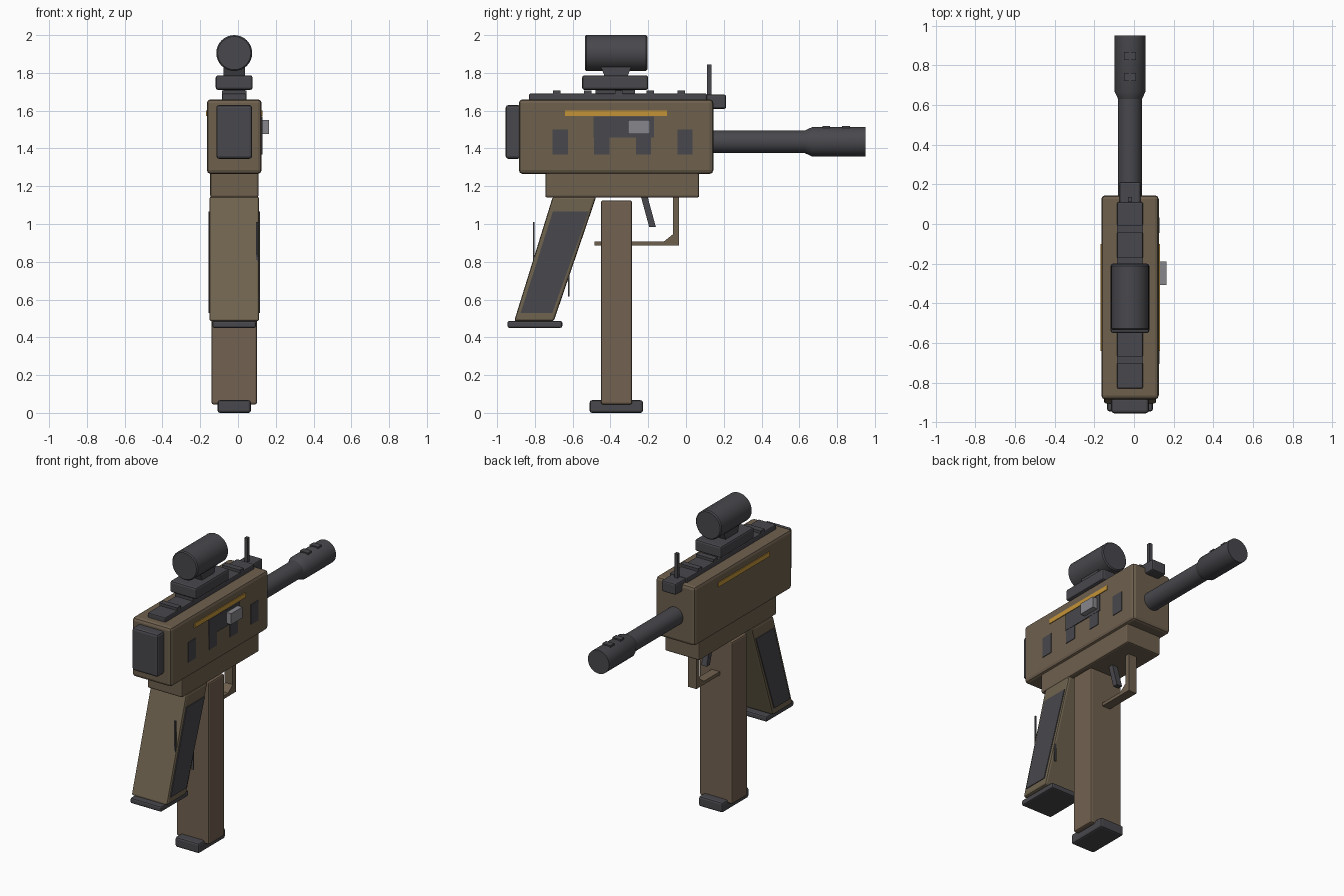
import bpy, bmesh, math

if "Cube" in bpy.data.objects:
    bpy.data.objects.remove(bpy.data.objects["Cube"])

CX = -0.02  # centre plane of the body


def mat(name, c):
    m = bpy.data.materials.new(name)
    m.diffuse_color = (*c, 1)
    m.use_nodes = True
    m.node_tree.nodes["Principled BSDF"].inputs["Base Color"].default_value = m.diffuse_color
    return m


BODY = mat("tan_body", (0.156, 0.117, 0.076))
MAG = mat("brown_tan", (0.168, 0.120, 0.079))
GRIP = mat("olive_tan", (0.160, 0.126, 0.078))
DARK = mat("dark_grey", (0.065, 0.063, 0.072))
GOLD = mat("gold", (0.552, 0.296, 0.04))
STEEL = mat("steel_grey", (0.242, 0.242, 0.262))


def finish(name, bm, m, bevel=0, smooth=False):
    bmesh.ops.recalc_face_normals(bm, faces=bm.faces)
    me = bpy.data.meshes.new(name)
    bm.to_mesh(me)
    bm.free()
    o = bpy.data.objects.new(name, me)
    bpy.context.collection.objects.link(o)
    me.materials.append(m)
    if bevel:
        b = o.modifiers.new("bevel", 'BEVEL')
        b.width = bevel
        b.segments = 2
        b.limit_method = 'ANGLE'
    if smooth:
        bpy.ops.object.select_all(action='DESELECT')
        o.select_set(True)
        bpy.context.view_layer.objects.active = o
        bpy.ops.object.shade_smooth_by_angle(angle=math.radians(30))
    return o


def prism(name, pts, x0, x1, m, bevel=0):
    """Extrude a (y, z) profile from x0 to x1."""
    bm = bmesh.new()
    a = [bm.verts.new((x0, y, z)) for y, z in pts]
    b = [bm.verts.new((x1, y, z)) for y, z in pts]
    bm.faces.new(a)
    bm.faces.new(b[::-1])
    n = len(pts)
    for i in range(n):
        j = (i + 1) % n
        bm.faces.new((a[i], b[i], b[j], a[j]))
    return finish(name, bm, m, bevel)


def box(name, x0, x1, y0, y1, z0, z1, m, bevel=0):
    return prism(name, [(y0, z0), (y1, z0), (y1, z1), (y0, z1)], x0, x1, m, bevel)


def lathe(name, z, rings, m, n=32):
    """Round part along y from (y, radius) rings."""
    bm = bmesh.new()
    loops = []
    for y, r in rings:
        loops.append([bm.verts.new((CX + r * math.cos(2 * math.pi * i / n), y,
                                    z + r * math.sin(2 * math.pi * i / n))) for i in range(n)])
    for a, b in zip(loops, loops[1:]):
        for i in range(n):
            j = (i + 1) % n
            bm.faces.new((a[i], a[j], b[j], b[i]))
    bm.faces.new(loops[0])
    bm.faces.new(loops[-1])
    return finish(name, bm, m, smooth=True)


# receiver
box("upper_receiver", -0.165, 0.125, -0.885, 0.145, 1.265, 1.66, BODY, 0.02)
box("lower_receiver", -0.147, 0.108, -0.745, 0.07, 1.14, 1.275, BODY, 0.01)
box("rear_plate", -0.115, 0.075, -0.955, -0.875, 1.345, 1.63, DARK, 0.015)

# side stripes
box("stripe_left", -0.17, -0.163, -0.64, -0.1, 1.572, 1.602, GOLD)
box("stripe_right", 0.123, 0.130, -0.64, -0.1, 1.572, 1.602, GOLD)

# right side vents, ejection port and bolt handle
for i in range(4):
    y = -0.666 + i * 0.22
    box(f"side_vent_{i + 1}", 0.121, 0.129, y - 0.04, y + 0.04, 1.367, 1.5, DARK)
box("ejection_port", 0.121, 0.1305, -0.49, -0.17, 1.457, 1.568, DARK)
box("bolt_handle", 0.12, 0.165, -0.308, -0.19, 1.477, 1.55, STEEL)

# barrel and muzzle
lathe("barrel", 1.435, [(0.12, 0.06), (0.64, 0.06)], DARK)
lathe("muzzle", 1.435, [(0.63, 0.06), (0.668, 0.078), (0.95, 0.078)], DARK)
for i, y in enumerate((0.742, 0.847)):
    box(f"muzzle_port_{i + 1}", CX - 0.03, CX + 0.03, y - 0.02, y + 0.02, 1.49, 1.52, DARK)

# top rail with ridges
box("top_rail", -0.085, 0.045, -0.83, 0.11, 1.65, 1.69, DARK, 0.006)
for i in range(5):
    y = -0.685 + i * 0.165
    box(f"rail_ridge_{i + 1}", -0.085, 0.045, y - 0.02, y + 0.02, 1.685, 1.708, DARK)

# front sight
box("front_sight_block", -0.073, 0.033, 0.10, 0.213, 1.61, 1.685, DARK, 0.01)
box("front_sight_post", CX - 0.011, CX + 0.011, 0.112, 0.136, 1.67, 1.845, DARK)

# scope
box("scope_riser", -0.077, 0.037, -0.48, -0.27, 1.69, 1.72, DARK)
box("scope_mount", -0.118, 0.077, -0.55, -0.2, 1.71, 1.787, DARK, 0.012)
prism("scope_neck", [(-0.43, 1.78), (-0.31, 1.78), (-0.29, 1.83), (-0.45, 1.83)], -0.078, 0.038, DARK)
lathe("scope_tube", 1.905, [(-0.535, 0.088), (-0.528, 0.095), (-0.212, 0.095), (-0.205, 0.088)], DARK)

# grip
prism("grip", [(-0.705, 1.145), (-0.475, 1.145), (-0.70, 0.485), (-0.91, 0.485)],
      -0.152, 0.112, GRIP, 0.012)
for side, x in (("left", -0.157), ("right", 0.109)):
    prism(f"grip_panel_{side}", [(-0.705, 1.065), (-0.515, 1.065), (-0.707, 0.53), (-0.875, 0.53)],
          x, x + 0.008, DARK)
box("grip_base", -0.135, 0.095, -0.945, -0.655, 0.45, 0.487, DARK, 0.01)
for i, (y, z0, z1) in enumerate(((-0.805, 0.77, 1.01), (-0.62, 0.615, 0.81))):
    box(f"grip_rib_{i + 1}", 0.095, 0.107, y - 0.004, y + 0.004, z0, z1, DARK)

# magazine
box("magazine", -0.14, 0.1, -0.45, -0.285, 0.045, 1.125, MAG, 0.01)
box("magazine_base", -0.108, 0.068, -0.51, -0.228, 0.0, 0.067, DARK, 0.012)

# trigger and guard
prism("trigger", [(-0.24, 1.15), (-0.205, 1.15), (-0.16, 0.985), (-0.195, 0.985)],
      CX - 0.02, CX + 0.02, DARK)
box("guard_post", CX - 0.03, CX + 0.03, -0.07, -0.037, 0.885, 1.15, BODY)
box("guard_bar", CX - 0.03, CX + 0.03, -0.485, -0.037, 0.885, 0.907, BODY)
prism("guard_corner", [(-0.12, 0.905), (-0.07, 0.945), (-0.037, 0.915), (-0.07, 0.89)],
      CX - 0.03, CX + 0.03, BODY)
